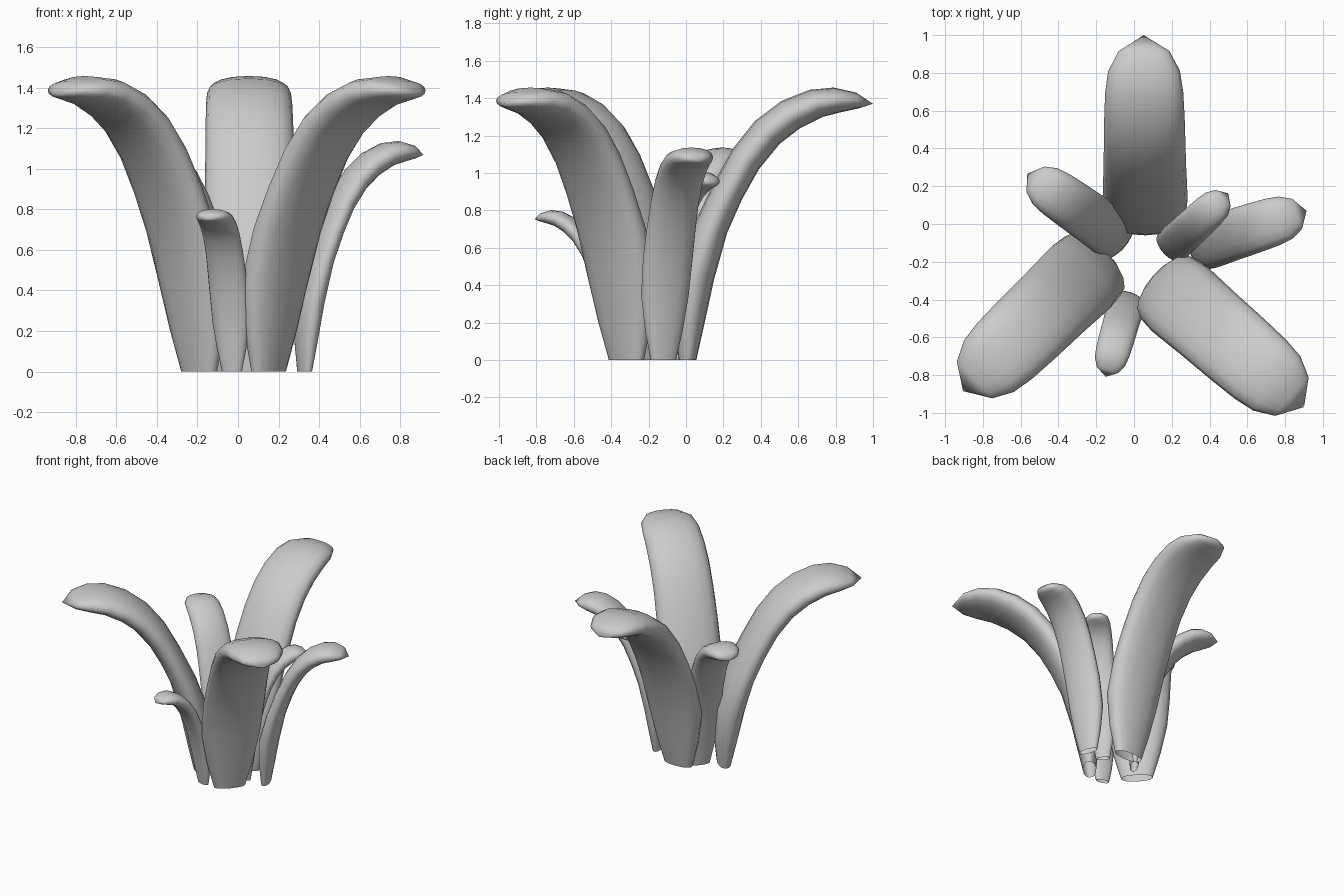
import bpy, bmesh
from math import cos, sin, pi, radians, copysign

cube = bpy.data.objects.get("Cube")
if cube:
    bpy.data.objects.remove(cube)

grey = bpy.data.materials.new("plain grey")
grey.use_nodes = True
colour = (0.6, 0.6, 0.6, 1)
grey.diffuse_color = colour
grey.node_tree.nodes["Principled BSDF"].inputs["Base Color"].default_value = colour

# Leaf stations: inner edge (reach, height), outer edge (reach, height), half width
STATIONS = [
    (-.05, 0, .045, 0, .115),
    (-.07, .2, .09, .2, .17),
    (-.065, .45, .14, .43, .215),
    (.03, .72, .21, .68, .225),
    (.13, .93, .29, .86, .222),
    (.24, 1.13, .38, 1.02, .218),
    (.36, 1.28, .49, 1.155, .216),
    (.5, 1.385, .6, 1.24, .213),
    (.65, 1.445, .72, 1.3, .207),
    (.78, 1.457, .82, 1.325, .19),
    (.9, 1.43, .91, 1.345, .135),
]
TIP = (.99, 1.37)
SIDES = 16


def rounded(v):
    """Slightly squared circle coordinate."""
    return copysign(abs(v) ** 0.9, v)


def leaf(name, x, y, angle, spread, height):
    """Open-bottomed arching leaf, lofted from rounded sections to a point."""
    bm = bmesh.new()
    a = radians(angle)

    def vert(reach, side, z):
        u, v = reach * spread, side * spread
        return bm.verts.new((x + u * cos(a) - v * sin(a),
                             y + u * sin(a) + v * cos(a), z * height))

    rings = []
    for iu, iz, ou, oz, half in STATIONS:
        ring = []
        for k in range(SIDES):
            t = 2 * pi * k / SIDES
            f = (1 + rounded(sin(t))) / 2
            ring.append(vert(ou + (iu - ou) * f, half * rounded(cos(t)), oz + (iz - oz) * f))
        rings.append(ring)
    for low, high in zip(rings, rings[1:]):
        for k in range(SIDES):
            n = (k + 1) % SIDES
            bm.faces.new((low[k], low[n], high[n], high[k]))
    tip = vert(TIP[0], 0, TIP[1])
    for k in range(SIDES):
        bm.faces.new((rings[-1][k], rings[-1][(k + 1) % SIDES], tip))
    bmesh.ops.recalc_face_normals(bm, faces=bm.faces)
    for f in bm.faces:
        f.smooth = True
    mesh = bpy.data.meshes.new(name)
    bm.to_mesh(mesh)
    bm.free()
    mesh.materials.append(grey)
    bpy.context.collection.objects.link(bpy.data.objects.new(name, mesh))


# Three tall leaves
leaf("tall_leaf_back", .06, .01, 90.5, 1, 1)
leaf("tall_leaf_front_left", .153, -.32, -41, 1, 1)
leaf("tall_leaf_front_right", -.193, -.197, 224, 1, 1)
# Two medium leaves
leaf("medium_leaf_left", .33, -.12, 18, .62, .78)
leaf("medium_leaf_right", -.07, -.08, 145, .61, .78)
# Two small leaves
leaf("small_leaf_left", .18, -.135, 43, .44, .69)
leaf("small_leaf_front", -.03, -.39, 254, .44, .55)
